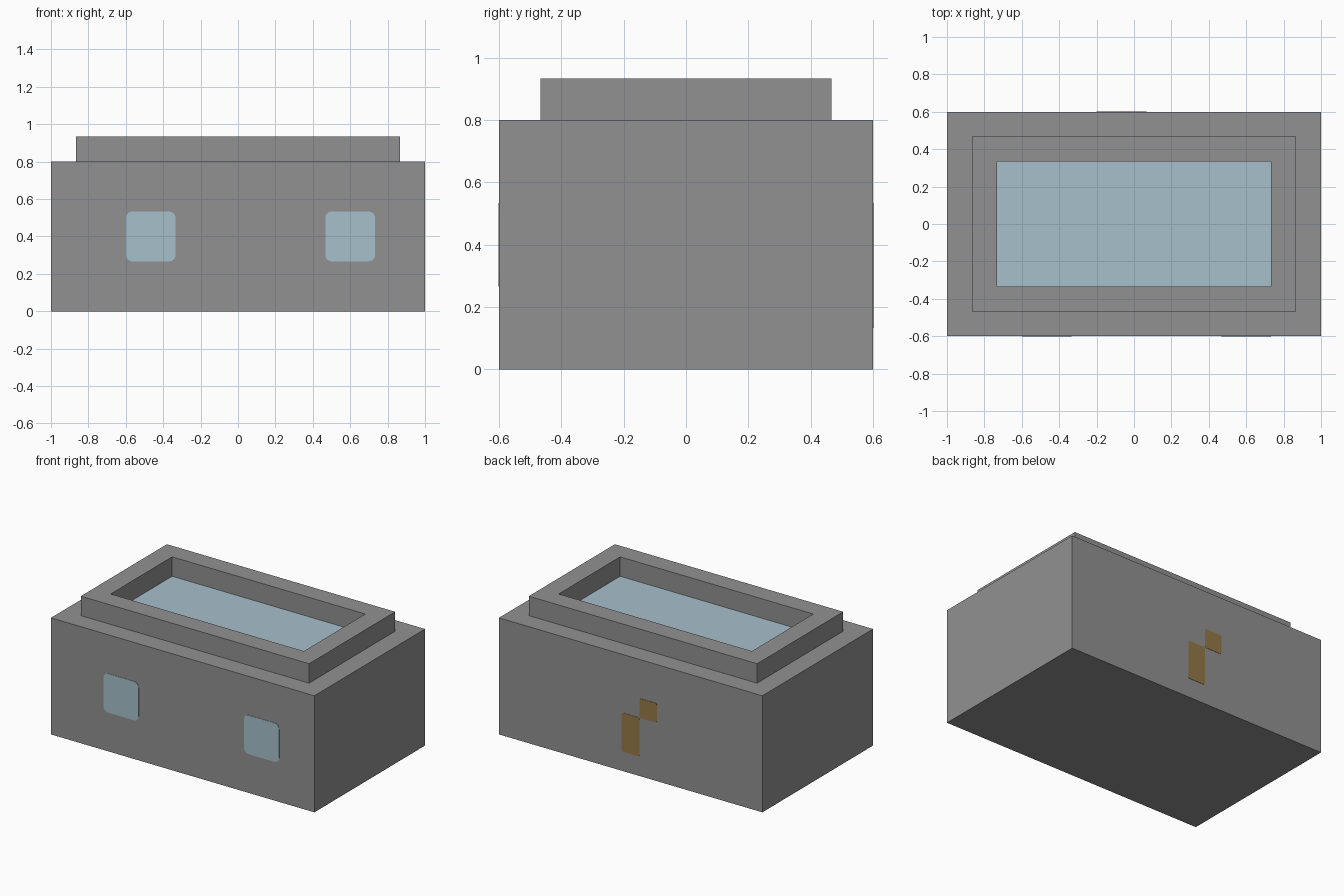
import bpy, bmesh, math
from mathutils import Vector

cube = bpy.data.objects.get("Cube")
if cube:
    bpy.data.objects.remove(cube, do_unlink=True)

PX = 2 / 15   # module: rim step, wall width and detail grid
LENGTH, DEPTH, HEIGHT = 2.0, 1.2, 0.8


def material(name, rgb):
    m = bpy.data.materials.new(name)
    m.use_nodes = True
    m.diffuse_color = (*rgb, 1)
    m.node_tree.nodes["Principled BSDF"].inputs["Base Color"].default_value = (*rgb, 1)
    return m


grey = material("stone grey", (0.285, 0.285, 0.285))
blue = material("pale blue", (0.39, 0.53, 0.60))
brown = material("brown", (0.30, 0.19, 0.065))


def make_object(name, bm, *mats):
    bmesh.ops.recalc_face_normals(bm, faces=bm.faces)
    mesh = bpy.data.meshes.new(name)
    bm.to_mesh(mesh)
    bm.free()
    for m in mats:
        mesh.materials.append(m)
    obj = bpy.data.objects.new(name, mesh)
    bpy.context.collection.objects.link(obj)
    return obj


# Box body with a raised rim and a sunken top panel
bm = bmesh.new()
bmesh.ops.create_cube(bm, size=1)
for v in bm.verts:
    v.co = Vector((v.co.x * LENGTH, v.co.y * DEPTH, (v.co.z + 0.5) * HEIGHT))
top = max(bm.faces, key=lambda f: f.calc_center_median().z)
for rise in (PX, -PX):
    bmesh.ops.inset_region(bm, faces=[top], thickness=PX, use_even_offset=True)
    top = bmesh.ops.extrude_discrete_faces(bm, faces=[top])["faces"][0]
    bmesh.ops.translate(bm, verts=top.verts, vec=(0, 0, rise))
top.material_index = 1
make_object("body_with_rim", bm, grey, blue)


def plate(name, x0, x1, z0, z1, radius, side, mat):
    """Thin rounded plate on the front (side -1) or back (side 1)."""
    bm = bmesh.new()
    cx, cz = (x0 + x1) / 2, (z0 + z1) / 2
    hx, hz = (x1 - x0) / 2 - radius, (z1 - z0) / 2 - radius
    y = side * (DEPTH / 2 + 0.002)
    verts = []
    for corner, (sx, sz) in enumerate(((1, 1), (-1, 1), (-1, -1), (1, -1))):
        for step in range(5):
            a = math.pi / 2 * (corner + step / 4)
            verts.append(bm.verts.new((cx + sx * hx + radius * math.cos(a), y,
                                       cz + sz * hz + radius * math.sin(a))))
    face = bm.faces.new(verts)
    back = bmesh.ops.extrude_face_region(bm, geom=[face])["geom"]
    bmesh.ops.translate(bm, verts=[g for g in back if isinstance(g, bmesh.types.BMVert)],
                        vec=(0, -side * 0.004, 0))
    if face.is_valid and len(bm.faces) < len(verts) + 2:
        bm.faces.new(verts)
    make_object(name, bm, mat)


# Two front windows
for name, x in (("right_window", -4.5), ("left_window", 3.5)):
    plate(name, x * PX, (x + 2) * PX, 2 * PX, 4 * PX, 0.035, -1, blue)

# Stepped mark on the back
plate("back_mark_lower", -PX / 2, PX / 2, PX, 3 * PX, 0.012, 1, brown)
plate("back_mark_upper", -1.5 * PX, -PX / 2, 3 * PX, 4 * PX, 0.012, 1, brown)
